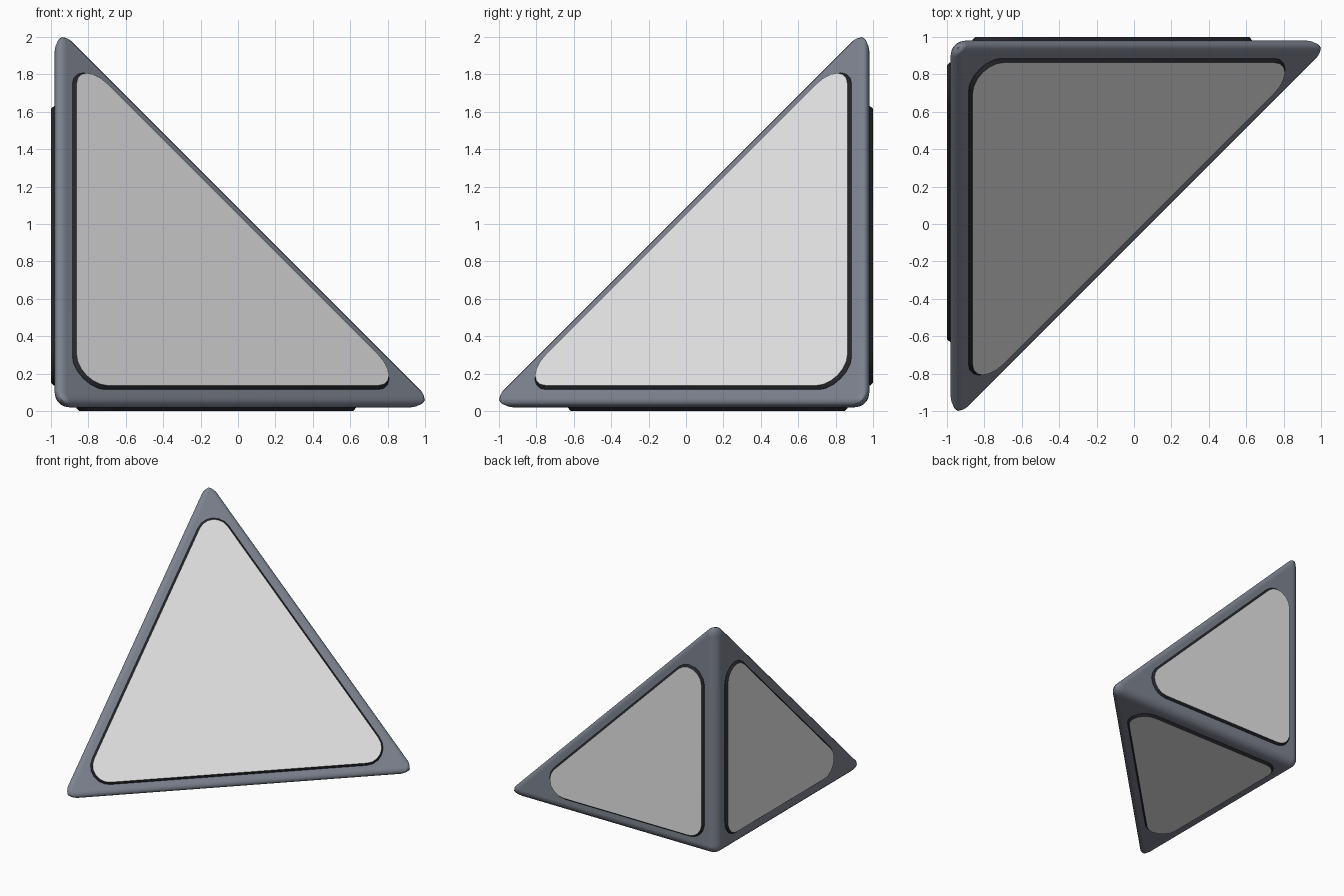
import bpy, bmesh, math
from mathutils import Vector, Quaternion

if "Cube" in bpy.data.objects:
    bpy.data.objects.remove(bpy.data.objects["Cube"])

S = 2.094                            # leg length of the unbevelled corner
INSET, RADIUS = 0.115, 0.145         # panel margin and corner radius
CORNER = Vector((-0.98, 0.98, 0.02))
TIPS = [Vector((S, 0, 0)), Vector((0, -S, 0)), Vector((0, 0, S))]
PTS = [CORNER] + [CORNER + t for t in TIPS]
CENTRE = sum(PTS, Vector()) / 4


def material(name, rgb):
    m = bpy.data.materials.new(name)
    m.diffuse_color = (*rgb, 1)
    m.use_nodes = True
    m.node_tree.nodes["Principled BSDF"].inputs["Base Color"].default_value = m.diffuse_color
    return m


FRAME = material("slate grey", (0.21, 0.23, 0.28))
DARK = material("near black", (0.02, 0.02, 0.025))
LIGHT = material("off white", (0.8, 0.8, 0.81))


def make_object(name, bm, mats, angle):
    me = bpy.data.meshes.new(name)
    bm.to_mesh(me)
    bm.free()
    ob = bpy.data.objects.new(name, me)
    bpy.context.collection.objects.link(ob)
    for m in mats:
        me.materials.append(m)
    bpy.ops.object.select_all(action='DESELECT')
    ob.select_set(True)
    bpy.context.view_layer.objects.active = ob
    bpy.ops.object.shade_smooth_by_angle(angle=math.radians(angle))
    return ob


def rounded_body(width):
    bm = bmesh.new()
    v = [bm.verts.new(p) for p in PTS]
    for f in ((0, 1, 2), (0, 2, 3), (0, 3, 1), (1, 2, 3)):
        bm.faces.new([v[i] for i in f])
    bmesh.ops.recalc_face_normals(bm, faces=bm.faces[:])
    bmesh.ops.bevel(bm, geom=bm.edges[:], offset=width, offset_type='OFFSET',
                    segments=5, profile=0.5, affect='EDGES', clamp_overlap=True)
    return bm


# Frame body: widen the rounding until the tips fit the 2 unit size
width = 0.066
body = rounded_body(width)
while max(p.co.z for p in body.verts) > 2.0 and width < 0.095:
    body.free()
    width += 0.002
    body = rounded_body(width)
frame = make_object("frame_body", body, [FRAME], 40)
frame.modifiers.new("flat faces", 'WEIGHTED_NORMAL').keep_sharp = True


def outline(tri, n, inset, radius, lift, steps=6):
    """Rounded triangle set in from the face edges and lifted along n."""
    sides = [(tri[(i + 1) % 3] - tri[i]) for i in range(3)]
    lens = [s.length for s in sides]
    per = sum(lens)
    incentre = sum((tri[i] * lens[(i + 1) % 3] for i in range(3)), Vector()) / per
    inradius = sides[0].cross(sides[1]).length / per
    k = 1 - (inset + radius) / inradius
    out = [s.cross(n).normalized() for s in sides]
    pts = []
    for i in range(3):
        c = incentre + (tri[i] - incentre) * k + n * lift
        turn = out[i - 1].angle(out[i])
        for j in range(steps + 1):
            pts.append(c + Quaternion(n, turn * j / steps) @ out[i - 1] * radius)
    return pts


# Raised panels: dark sloping rim, light top
def panel(name, ids):
    tri = [PTS[i] for i in ids]
    n = (tri[1] - tri[0]).cross(tri[2] - tri[0]).normalized()
    if n.dot(tri[0] - CENTRE) < 0:
        tri.reverse()
        n = -n
    bm = bmesh.new()
    slope = 0.015
    low = [bm.verts.new(p) for p in outline(tri, n, INSET, RADIUS, -0.01)]
    foot = [bm.verts.new(p) for p in outline(tri, n, INSET, RADIUS, 0.002)]
    top = [bm.verts.new(p) for p in outline(tri, n, INSET + slope, RADIUS - slope, 0.02)]
    for a, b in ((low, foot), (foot, top)):
        for i in range(len(a)):
            j = (i + 1) % len(a)
            bm.faces.new((a[i], a[j], b[j], b[i]))
    bm.faces.new(low[::-1])
    bm.faces.new(top).material_index = 1
    make_object(name, bm, [DARK, LIGHT], 30)


panel("slanted_panel", (1, 2, 3))
panel("bottom_panel", (0, 1, 2))
panel("left_panel", (0, 2, 3))
panel("back_panel", (0, 3, 1))
